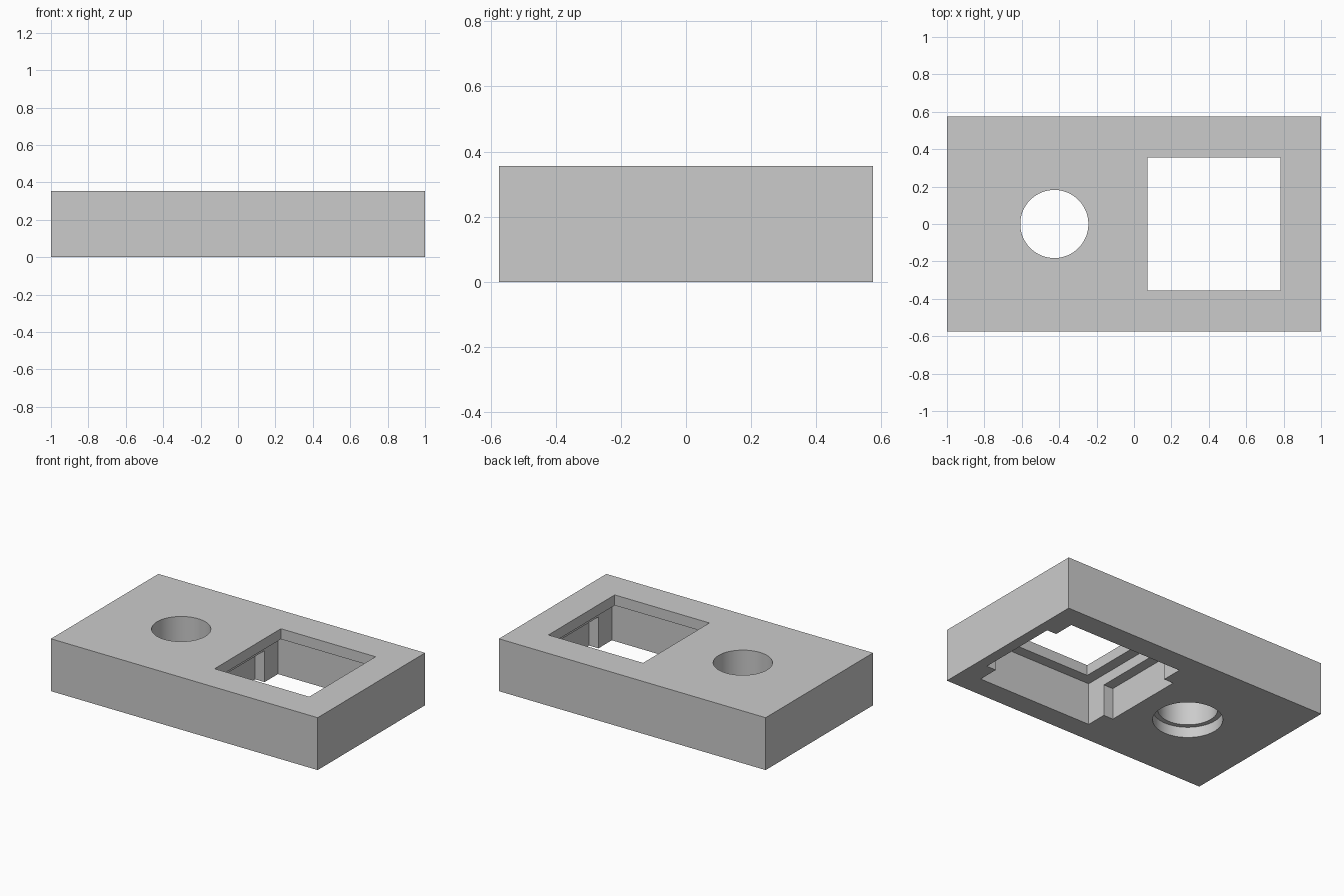
import bpy
import math

if "Cube" in bpy.data.objects:
    bpy.data.objects.remove(bpy.data.objects["Cube"], do_unlink=True)

HEIGHT = 0.355
SQUARE_X = 0.428   # centre of the square opening
ROUND_X = -0.426   # centre of the round hole
BELOW = -0.1       # cutters start under the base

grey = bpy.data.materials.new("light_grey")
grey.use_nodes = True
grey.diffuse_color = (0.6, 0.6, 0.6, 1)
grey.node_tree.nodes["Principled BSDF"].inputs["Base Color"].default_value = (0.6, 0.6, 0.6, 1)


def box(name, x, size_x, size_y, bottom, top):
    bpy.ops.mesh.primitive_cube_add(size=1, location=(x, 0, (bottom + top) / 2))
    ob = bpy.context.object
    ob.name = name
    ob.scale = (size_x, size_y, top - bottom)
    bpy.ops.object.transform_apply(location=True, rotation=False, scale=True)
    return ob


def cylinder(name, x, radius, bottom, top):
    bpy.ops.mesh.primitive_cylinder_add(vertices=96, radius=radius, depth=top - bottom,
                                        location=(x, 0, (bottom + top) / 2))
    ob = bpy.context.object
    ob.name = name
    return ob


# Solid block
block = box("mounting_block", 0, 2, 1.15, 0, HEIGHT)
block.data.materials.append(grey)

# Square opening, wider pocket beneath it, clip recesses in both side walls,
# round hole and its counterbore
cutters = [
    box("square_opening_cutter", SQUARE_X, 0.71, 0.71, BELOW, HEIGHT + 0.1),
    box("pocket_cutter", SQUARE_X, 0.856, 0.856, BELOW, 0.284),
    box("clip_recess_cutter", SQUARE_X, 0.998, 0.57, BELOW, 0.213),
    cylinder("round_hole_cutter", ROUND_X, 0.182, BELOW, HEIGHT + 0.1),
    cylinder("counterbore_cutter", ROUND_X, 0.213, BELOW, 0.071),
]

bpy.ops.object.select_all(action="DESELECT")
block.select_set(True)
bpy.context.view_layer.objects.active = block
for cutter in cutters:
    cutter.hide_render = True
    cut = block.modifiers.new(cutter.name, "BOOLEAN")
    cut.operation = "DIFFERENCE"
    cut.solver = "EXACT"
    cut.object = cutter
    bpy.ops.object.modifier_apply(modifier=cut.name)
for cutter in cutters:
    bpy.data.objects.remove(cutter, do_unlink=True)

# Smooth hole walls, crisp edges elsewhere
bpy.ops.object.shade_smooth_by_angle(angle=math.radians(30))
